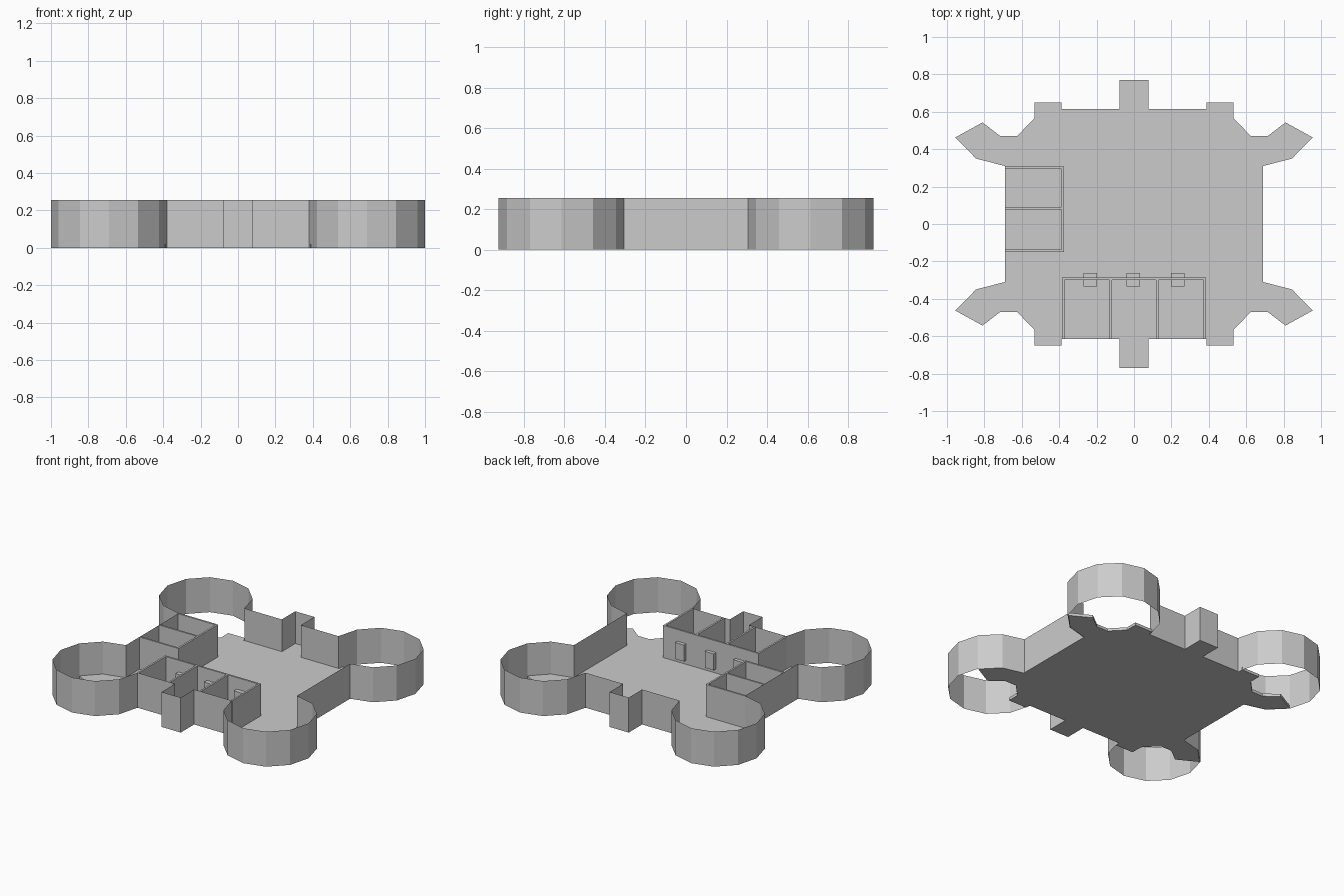
import bpy, bmesh
from math import cos, sin, radians

if "Cube" in bpy.data.objects:
    bpy.data.objects.remove(bpy.data.objects["Cube"])

H = 0.255          # wall height
T = 0.02           # floor thickness
CX, CY, R = 0.69, 0.615, 0.31   # corner tower centre and radius


def finish(name, bm):
    mesh = bpy.data.meshes.new(name)
    bm.to_mesh(mesh)
    bm.free()
    ob = bpy.data.objects.new(name, mesh)
    bpy.context.collection.objects.link(ob)
    return ob


def four_way(quarter):
    """Mirror a +x +y quarter path into a closed counter-clockwise outline."""
    q = list(quarter)
    left = [(-x, y) for x, y in reversed(q)]
    half = q + left
    return half + [(-x, -y) for x, y in half]


def box(name, x0, x1, y0, y1, z0, z1):
    bm = bmesh.new()
    bmesh.ops.create_cube(bm, size=1)
    for v in bm.verts:
        v.co = ((x0 + x1) / 2 + v.co.x * (x1 - x0),
                (y0 + y1) / 2 + v.co.y * (y1 - y0),
                (z0 + z1) / 2 + v.co.z * (z1 - z0))
    return finish(name, bm)


# Floor slab with ragged tongues reaching into the towers
floor_quarter = [(0.69, 0.31), (0.845, 0.35), (0.955, 0.463), (0.81, 0.543),
                 (0.715, 0.47), (0.625, 0.47), (0.533, 0.565), (0.533, 0.65),
                 (0.387, 0.65), (0.387, 0.615), (0.077, 0.615), (0.077, 0.77)]
bm = bmesh.new()
face = bm.faces.new([bm.verts.new((x, y, 0)) for x, y in four_way(floor_quarter)])
ext = bmesh.ops.extrude_face_region(bm, geom=[face])
for v in ext["geom"]:
    if isinstance(v, bmesh.types.BMVert):
        v.co.z = T
bmesh.ops.recalc_face_normals(bm, faces=bm.faces[:])
bmesh.ops.triangulate(bm, faces=[f for f in bm.faces if len(f.verts) > 4])
finish("floor", bm)

# Outer curtain wall: single sheet running through the towers and the two bays
wall_quarter = [(CX + R * cos(radians(a)), CY + R * sin(radians(a)))
                for a in range(-90, 181, 30)]
wall_quarter += [(0.077, 0.615), (0.077, 0.77)]
bm = bmesh.new()
path = four_way(wall_quarter)
low = [bm.verts.new((x, y, 0)) for x, y in path]
top = [bm.verts.new((x, y, H)) for x, y in path]
for i in range(len(path)):
    j = (i + 1) % len(path)
    bm.faces.new((low[i], low[j], top[j], top[i]))
finish("outer_wall", bm)

# Front rooms: one long wall, four cross walls
W = 0.013
box("front_room_wall", -0.385, 0.385, -0.3, -0.287, T, H)
for i, x in enumerate((-0.385, -0.131, 0.117, 0.372)):
    box(f"front_room_divider_{i}", x, x + W, -0.615, -0.3, T, H)

# Blocks set through the front room wall
for i, x in enumerate((-0.235, -0.005, 0.235)):
    box(f"wall_block_{i}", x - 0.036, x + 0.036, -0.333, -0.261, 0.05, 0.17)

# Left rooms: one long wall, three cross walls
box("left_room_wall", -0.388, -0.375, -0.15, 0.308, T, H)
for i, y in enumerate((-0.15, 0.077, 0.295)):
    box(f"left_room_divider_{i}", -0.69, -0.388, y, y + W, T, H)
